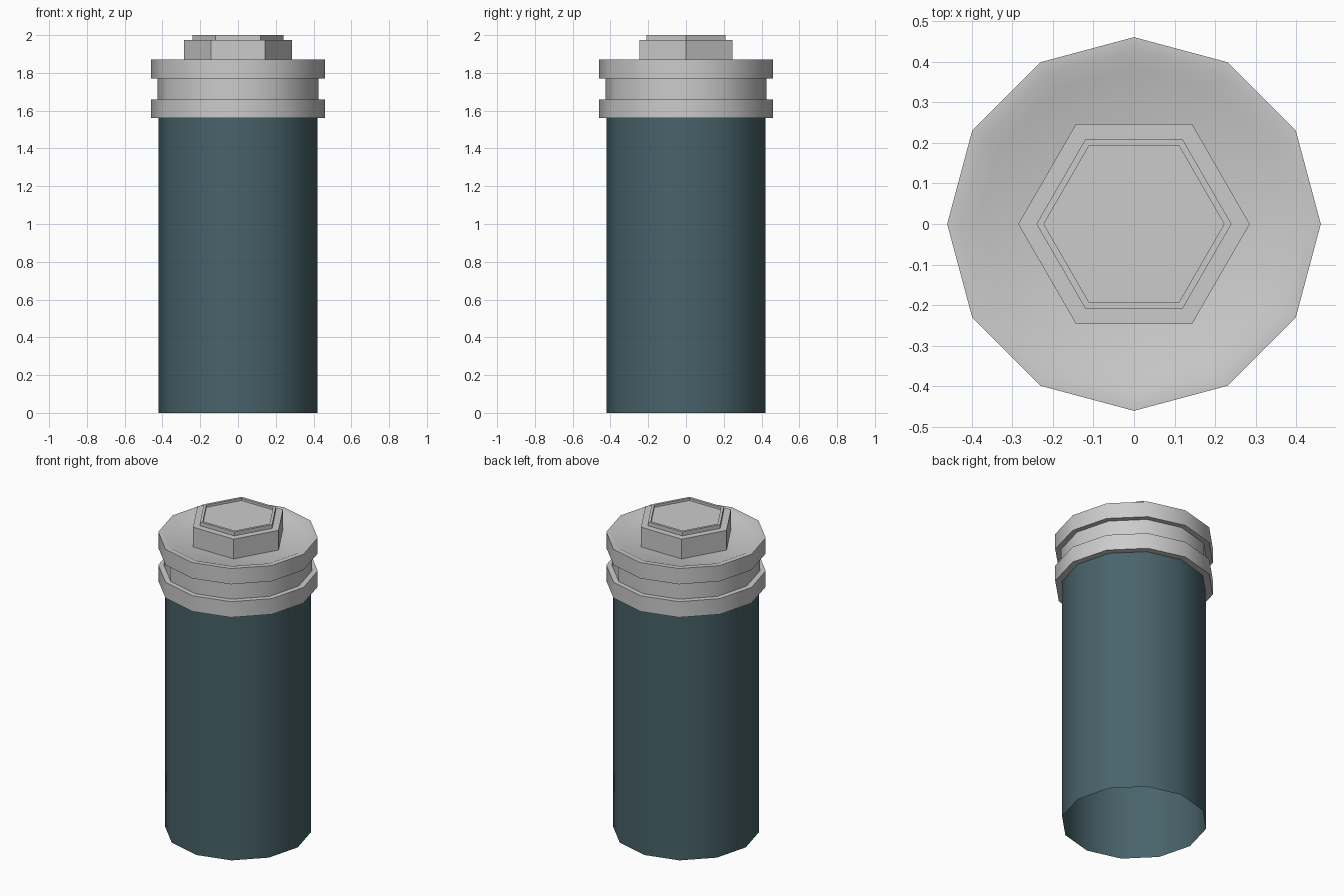
import bpy, bmesh, math

if "Cube" in bpy.data.objects:
    bpy.data.objects.remove(bpy.data.objects["Cube"])


def lathe(name, profile, sides, fill_end=True, color=None):
    """Sweep a (radius, z) profile around z; the first vertex sits on +x."""
    bm = bmesh.new()
    rings = []
    for r, z in profile:
        rings.append([bm.verts.new((r * math.cos(2 * math.pi * i / sides),
                                    r * math.sin(2 * math.pi * i / sides), z))
                      for i in range(sides)])
    for a, b in zip(rings, rings[1:]):
        for i in range(sides):
            j = (i + 1) % sides
            bm.faces.new((a[i], a[j], b[j], b[i]))
    if fill_end:
        bm.faces.new(rings[-1])
    mesh = bpy.data.meshes.new(name)
    bm.to_mesh(mesh)
    bm.free()
    obj = bpy.data.objects.new(name, mesh)
    bpy.context.collection.objects.link(obj)
    if color:
        mat = bpy.data.materials.new(name + "_paint")
        mat.diffuse_color = color
        mat.use_nodes = True
        mat.node_tree.nodes["Principled BSDF"].inputs["Base Color"].default_value = mat.diffuse_color
        mesh.materials.append(mat)
    # Smooth around the barrel, crisp at the steps and hexagon corners
    bpy.ops.object.select_all(action='DESELECT')
    obj.select_set(True)
    bpy.context.view_layer.objects.active = obj
    bpy.ops.object.shade_smooth_by_angle(angle=math.radians(35))
    return obj


# Open-bottomed canister tube
lathe("canister_body", [(0.42, 0), (0.42, 1.56)], 12, fill_end=False,
      color=(0.065, 0.125, 0.145, 1))

# Lid: two flanges with a groove between, shallow dished top
lathe("lid", [(0.42, 1.56), (0.46, 1.56), (0.46, 1.66), (0.427, 1.66),
              (0.427, 1.77), (0.46, 1.77), (0.46, 1.87), (0.427, 1.87),
              (0.382, 1.85)], 12)

# Hexagonal plug with a raised, slightly recessed head
lathe("hex_plug", [(0.285, 1.85), (0.285, 1.975), (0.24, 1.975), (0.24, 2.0),
                   (0.222, 2.0), (0.222, 1.985)], 6)
